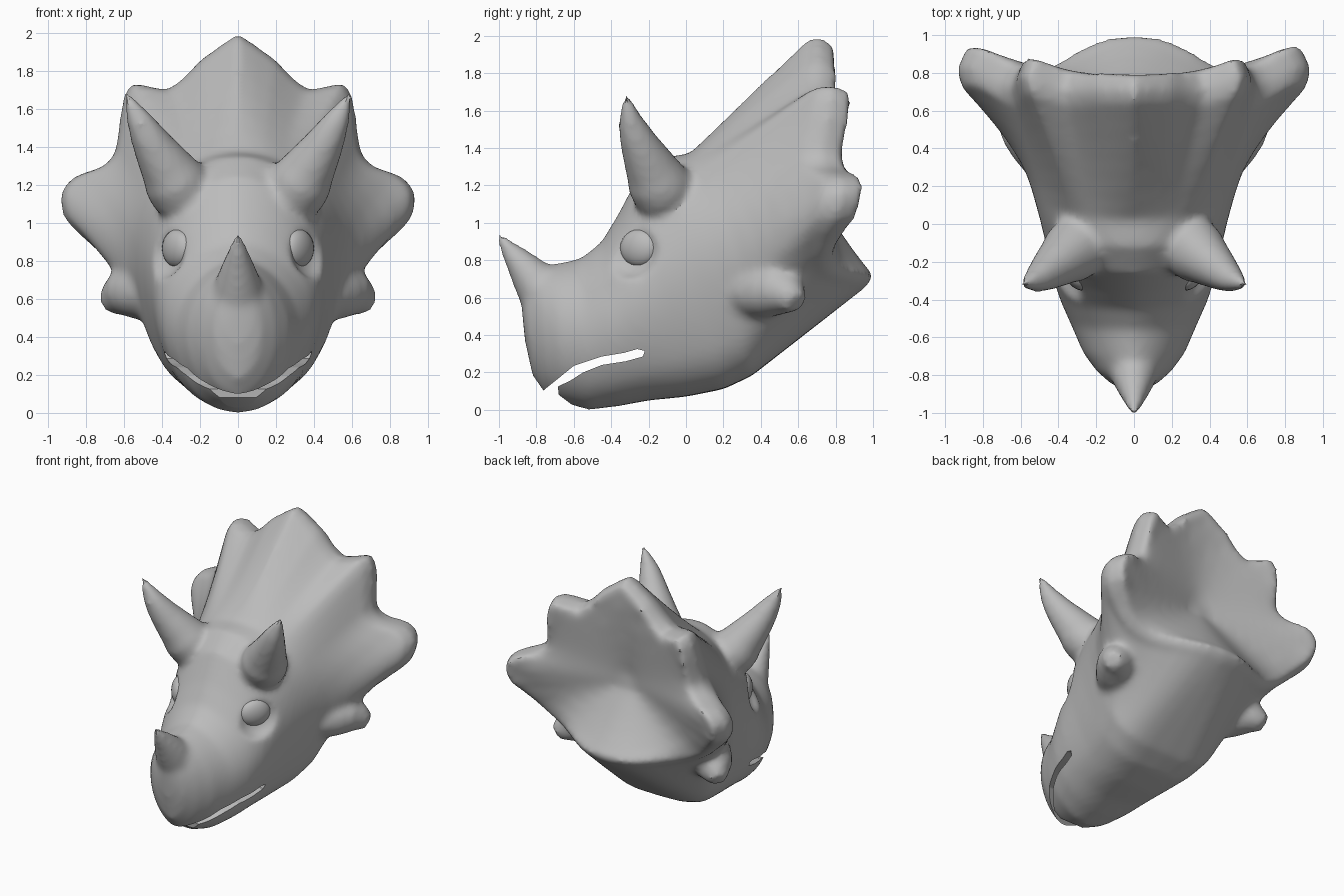
import bpy, bmesh
from math import sin, cos, pi, atan2, radians
from mathutils import Vector

old = bpy.data.objects.get("Cube")
if old:
    bpy.data.objects.remove(old, do_unlink=True)

grey = bpy.data.materials.new("stone grey")
grey.use_nodes = True
grey.diffuse_color = (0.5, 0.5, 0.5, 1)
grey.node_tree.nodes["Principled BSDF"].inputs["Base Color"].default_value = (0.5, 0.5, 0.5, 1)


def select(objects):
    bpy.ops.object.select_all(action="DESELECT")
    for ob in objects:
        ob.select_set(True)
    bpy.context.view_layer.objects.active = objects[0]


def finish(ob):
    """Colour an object and soften its shallow edges."""
    ob.data.materials.clear()
    ob.data.materials.append(grey)
    select([ob])
    bpy.ops.object.shade_smooth_by_angle(angle=radians(30))


def apply_modifier(ob, kind, **settings):
    mod = ob.modifiers.new(kind.lower(), kind)
    for key, value in settings.items():
        setattr(mod, key, value)
    select([ob])
    bpy.ops.object.modifier_apply(modifier=mod.name)


def carve(ob, cutter):
    """Subtract a cutter and throw it away."""
    cutter.hide_render = True
    apply_modifier(ob, "BOOLEAN", operation="DIFFERENCE", solver="EXACT", object=cutter)
    bpy.data.objects.remove(cutter, do_unlink=True)


def loft(name, rings, poke=True):
    """Skin a list of closed rings and cap both ends."""
    bm = bmesh.new()
    loops = [[bm.verts.new(p) for p in ring] for ring in rings]
    n = len(loops[0])
    for a, b in zip(loops, loops[1:]):
        for i in range(n):
            k = (i + 1) % n
            bm.faces.new((a[i], a[k], b[k], b[i]))
    caps = [bm.faces.new(loops[0]), bm.faces.new(loops[-1])]
    if poke:
        bmesh.ops.poke(bm, faces=caps)
    bmesh.ops.recalc_face_normals(bm, faces=bm.faces[:])
    mesh = bpy.data.meshes.new(name)
    bm.to_mesh(mesh)
    bm.free()
    ob = bpy.data.objects.new(name, mesh)
    bpy.context.collection.objects.link(ob)
    return ob


def refine(pts):
    """Insert smooth midpoints between the points of a path."""
    out = [pts[0]]
    for i in range(len(pts) - 1):
        a, b, c = pts[max(i - 1, 0)], pts[i], pts[i + 1]
        d = pts[min(i + 2, len(pts) - 1)]
        out += [((b + c) * 9 - a - d) / 16, c]
    return out


def horn(name, path, side=1, sides=16):
    """Tapered tube through (x, y, z, radius) points."""
    pts = refine([Vector(p) for p in path])
    rings = []
    for i, p in enumerate(pts):
        along = (pts[min(i + 1, len(pts) - 1)] - pts[max(i - 1, 0)]).to_3d().normalized()
        u = along.cross(Vector((0, 1, 0.3))).normalized()
        v = along.cross(u)
        ring = [p.to_3d() + (u * cos(a) + v * sin(a)) * p.w
                for a in (2 * pi * k / sides for k in range(sides))]
        rings.append([Vector((q.x * side, q.y, q.z)) for q in ring])
    return loft(name, rings)


def eye_ball(name, side, depth, size):
    """Flattened ball set along the direction the eye looks."""
    bpy.ops.mesh.primitive_uv_sphere_add(
        segments=20, ring_count=12, radius=1,
        location=((0.32 + 0.84 * depth) * side, -0.25 - 0.54 * depth, 0.865),
        rotation=(0, 0, atan2(-0.54, 0.84) * side))
    ob = bpy.context.object
    ob.name = name
    ob.scale = size
    return ob


# Face sections: top y, top z, bottom y, bottom z, half width
SECTIONS = [
    (-0.88, 0.56, -0.86, 0.36, 0.05),
    (-0.87, 0.66, -0.82, 0.18, 0.12),
    (-0.80, 0.76, -0.75, 0.08, 0.20),
    (-0.70, 0.78, -0.66, 0.04, 0.27),
    (-0.56, 0.81, -0.52, 0.00, 0.33),
    (-0.45, 0.90, -0.36, 0.02, 0.39),
    (-0.36, 1.05, -0.20, 0.05, 0.43),
    (-0.26, 1.24, 0.00, 0.07, 0.46),
    (-0.12, 1.35, 0.20, 0.11, 0.50),
    (0.02, 1.37, 0.35, 0.18, 0.54),
]
# Left half of the scalloped frill rim, from the top round to the neck
RIM = [
    (0, 0.64, 2.0), (0.2, 0.64, 1.86), (0.37, 0.63, 1.70), (0.56, 0.69, 1.74),
    (0.62, 0.68, 1.58), (0.65, 0.63, 1.37), (0.73, 0.66, 1.29), (0.85, 0.73, 1.25),
    (0.935, 0.73, 1.16), (0.915, 0.70, 1.02), (0.79, 0.68, 0.88), (0.66, 0.68, 0.76),
    (0.5, 0.73, 0.69), (0.3, 0.86, 0.65), (0.15, 0.93, 0.635), (0, 0.95, 0.63),
]
rim = refine([Vector(p) for p in RIM])
HALF = len(rim) - 1


def section(k, ty, tz, by, bz, w):
    upper, lower = min(1.2, 1.8 - 0.1 * k), max(0.5, 1.4 - 0.11 * k)
    pts = []
    for j in range(HALF + 1):
        a = pi * j / HALF
        power = upper + (lower - upper) * min(1, max(0, 0.3 - cos(a)))
        c = (1 + cos(a)) / 2
        x = 0 if j in (0, HALF) else w * sin(a) ** power
        pts.append(Vector((x, by + (ty - by) * c, bz + (tz - bz) * c)))
    return pts


def both_sides(half):
    return half + [Vector((-p.x, p.y, p.z)) for p in half[-2:0:-1]]


# Head: face, flaring frill, thick rim and hollow back
halves = [section(k, *s) for k, s in enumerate(SECTIONS)]
crown = halves[-1]
front_rim = [p.lerp(Vector((0, p.y, 1.2)), 0.03) for p in rim]
for t in (0.17, 0.34, 0.51, 0.68, 0.85, 1):
    halves.append([Vector((a.x + (b.x - a.x) * t ** 1.25,
                           a.y + (b.y - a.y) * t, a.z + (b.z - a.z) * t))
                   for a, b in zip(crown, front_rim)])


def shifted(p, amount, shrink):
    upper = min(1, max(0, (p.z - 0.62) / 0.4))
    back = 0.05 + (0.10 + 0.07 * p.x) * upper
    q = p + Vector((0, back, 0.09 * (1 - upper))) * amount
    return q.lerp(Vector((0, q.y, 1.2)), shrink * upper)


halves.append([shifted(p, 0.45, 0) for p in rim])
halves.append([shifted(p, 1, 0.06) for p in rim])
rings = [both_sides(h) for h in halves]
back = rings[-1]
hub = Vector((0, 0.69, 1.18))
for t in (0.12, 0.3, 0.5, 0.7, 0.88):
    back = [(back[i - 2] + back[i] + back[(i + 2) % len(back)]) / 3 for i in range(len(back))]
    rings.append([p.lerp(hub, t) for p in back])
head = loft("head_and_frill", rings)

# Horns and cheek spikes
parts = [head, horn("nose_horn", [
    (0, -0.71, 0.56, 0.165), (0, -0.81, 0.69, 0.12), (0, -0.89, 0.79, 0.08),
    (0, -0.955, 0.87, 0.045), (0, -1.01, 0.95, 0.012)])]
for side, label in ((1, "left"), (-1, "right")):
    parts.append(horn(label + "_brow_horn", [
        (0.22, -0.02, 1.08, 0.11), (0.31, -0.13, 1.18, 0.17), (0.37, -0.18, 1.28, 0.145),
        (0.445, -0.24, 1.40, 0.11), (0.52, -0.295, 1.54, 0.07), (0.592, -0.32, 1.685, 0.014)], side))
    parts.append(horn(label + "_cheek_spike", [
        (0.38, 0.20, 0.62, 0.09), (0.47, 0.36, 0.63, 0.14), (0.59, 0.51, 0.635, 0.135),
        (0.69, 0.59, 0.57, 0.06)], side))

# Fuse everything into one skin with soft joins and shallow eye sockets
select(parts)
bpy.ops.object.join()
apply_modifier(head, "REMESH", mode="VOXEL", voxel_size=0.02)
for side in (1, -1):
    carve(head, eye_ball("socket_cutter", side, 0.1, (0.1, 0.18, 0.16)))
apply_modifier(head, "REMESH", mode="VOXEL", voxel_size=0.02)
apply_modifier(head, "SMOOTH", factor=0.5, iterations=9)

# Mouth slot cut right through the beak
MOUTH = [
    (-0.80, 0.05), (-0.755, 0.11), (-0.68, 0.17), (-0.6, 0.235), (-0.45, 0.285),
    (-0.33, 0.305), (-0.26, 0.325), (-0.22, 0.315), (-0.23, 0.285), (-0.32, 0.26),
    (-0.45, 0.24), (-0.55, 0.2), (-0.62, 0.155), (-0.685, 0.125), (-0.68, 0.08),
    (-0.6, 0.02), (-0.6, -0.1), (-0.85, -0.1),
]
carve(head, loft("mouth_cutter", [[(x, y, z) for y, z in MOUTH] for x in (-0.8, 0.8)], poke=False))
finish(head)

# Eyes
for side, label in ((1, "left"), (-1, "right")):
    finish(eye_ball(label + "_eye", side, 0, (0.06, 0.115, 0.1)))
